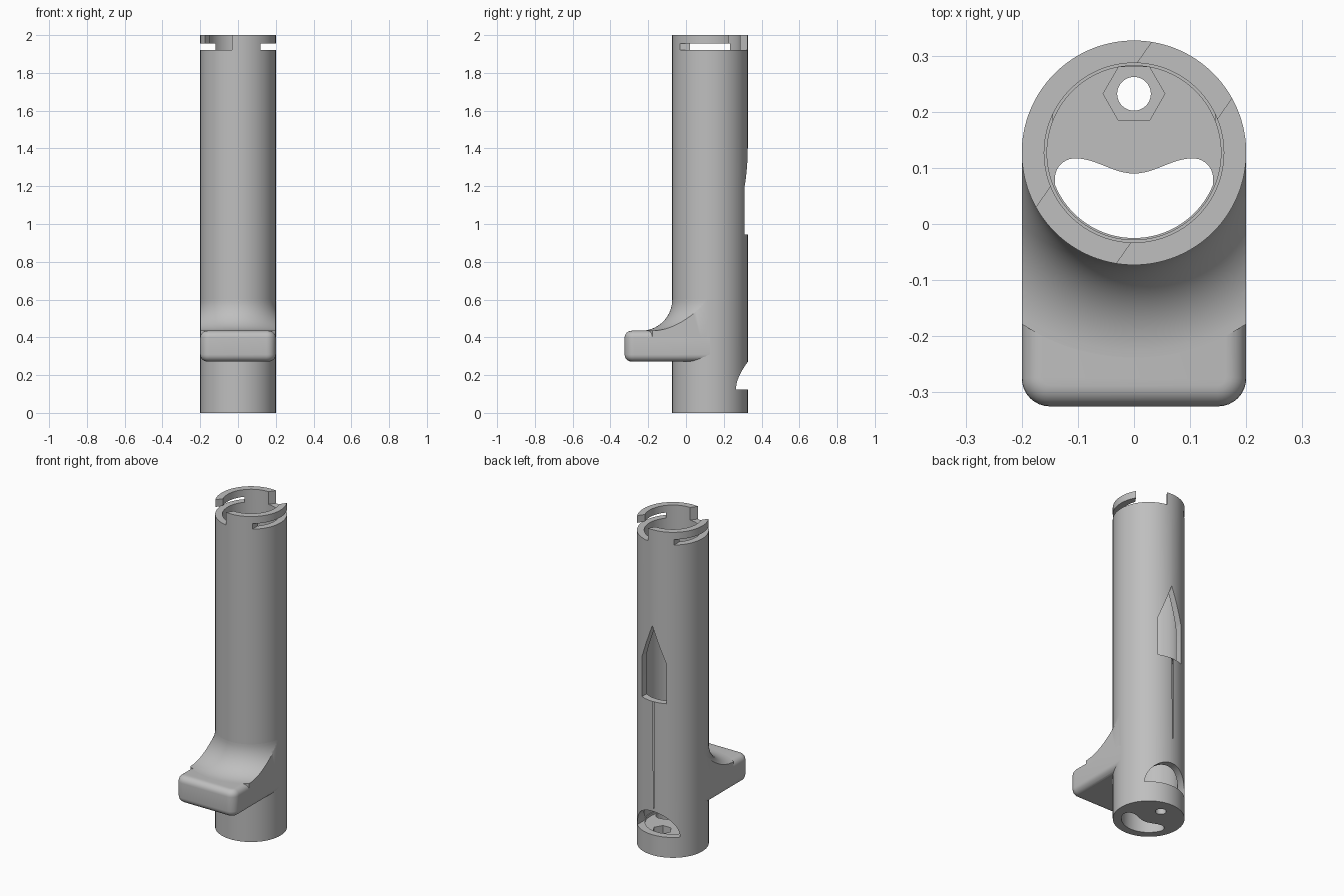
import bpy, bmesh, math
from mathutils import Matrix, Vector

if "Cube" in bpy.data.objects:
    bpy.data.objects.remove(bpy.data.objects["Cube"])

CY = 0.127          # tube axis position in y
R, BORE = 0.2, 0.16

grey = bpy.data.materials.new("matte_grey")
grey.use_nodes = True
colour = (0.52, 0.52, 0.52, 1)
grey.diffuse_color = colour
grey.node_tree.nodes["Principled BSDF"].inputs["Base Color"].default_value = colour


def finish(name, bm):
    bmesh.ops.recalc_face_normals(bm, faces=bm.faces)
    mesh = bpy.data.meshes.new(name)
    bm.to_mesh(mesh)
    bm.free()
    mesh.materials.append(grey)
    obj = bpy.data.objects.new(name, mesh)
    bpy.context.collection.objects.link(obj)
    return obj


def prism(name, points, low, high, along_y=False):
    """Extrude an outline along z, or an x-z outline along y."""
    place = (lambda a, b: (a, low, b)) if along_y else (lambda a, b: (a, b, low))
    step = Vector((0, high - low, 0)) if along_y else Vector((0, 0, high - low))
    bm = bmesh.new()
    face = bm.faces.new([bm.verts.new(place(*p)) for p in points])
    result = bmesh.ops.extrude_face_region(bm, geom=[face])
    moved = [v for v in result["geom"] if isinstance(v, bmesh.types.BMVert)]
    bmesh.ops.translate(bm, verts=moved, vec=step)
    return finish(name, bm)


def arc(cx, cy, r, start, end, n):
    angles = [math.radians(start + (end - start) * i / n) for i in range(n + 1)]
    return [(cx + r * math.cos(a), cy + r * math.sin(a)) for a in angles]


def cylinder(name, r, low, high, y=CY, sides=128):
    return prism(name, arc(0, y, r, 0, 360, sides)[:-1], low, high)


def box(name, x0, x1, y0, y1, z0, z1):
    return prism(name, [(x0, y0), (x1, y0), (x1, y1), (x0, y1)], z0, z1)


def apply_modifier(obj, mod):
    bpy.context.view_layer.objects.active = obj
    bpy.ops.object.modifier_apply(modifier=mod.name)


def combine(obj, cutter, operation="DIFFERENCE"):
    mod = obj.modifiers.new("cut", "BOOLEAN")
    mod.operation, mod.solver, mod.object = operation, "EXACT", cutter
    apply_modifier(obj, mod)
    bpy.data.objects.remove(cutter)


# Tube with a closed floor
tube = cylinder("tube", R, 0, 2)
combine(tube, cylinder("bore", BORE, 0.135, 2.1))
combine(tube, cylinder("floor_step", 0.155, 0.12, 0.2))

# Bolt hole with hexagonal nut seat
combine(tube, cylinder("bolt_hole", 0.03, -0.1, 0.2, y=0.232, sides=48))
combine(tube, cylinder("nut_seat", 0.055, 0.07, 0.2, y=0.232, sides=6))

# Kidney shaped opening in the floor
right_half = arc(0, CY, 0.152, 270, 338, 20) + arc(0.105, CY - 0.046, 0.036, 0, 90, 10)
right_half += [(x, CY - 0.0235 - 0.0135 * math.cos(math.pi * x / 0.105))
               for x in (0.105 * i / 12 for i in range(11, -1, -1))]
left_half = [(-x, y) for x, y in reversed(right_half[1:-1])]
combine(tube, prism("kidney", right_half + left_half, -0.1, 0.2))

# Arched window and pointed slot in the back wall
arch = arc(0, 0.125, 0.145, 0, 180, 40)
combine(tube, prism("arch_window", arch, CY, 0.5, along_y=True))
slot = [(-0.083, 0.945), (0.083, 0.945), (0.083, 1.19), (0, 1.41), (-0.083, 1.19)]
combine(tube, prism("pointed_slot", slot, CY, 0.5, along_y=True))

# Bayonet lock in the rim: one slanted entry channel and two side grooves
entry = box("entry", -0.4, 0.4, -0.087, 0.087, 1.922, 2.1)
entry.data.transform(Matrix.Translation((0, CY, 0)) @ Matrix.Rotation(math.radians(55), 4, "Z"))
combine(tube, entry)
for side in (-1, 1):
    x0, x1 = sorted((side * 0.12, side * 0.4))
    combine(tube, box("groove", x0, x1, CY - 0.3, CY + 0.3, 1.922, 1.956))

# Rounded foot projecting to the front
outline = arc(-0.15, -0.275, 0.05, 180, 270, 8) + arc(0.15, -0.275, 0.05, 270, 360, 8)
foot = prism("foot", outline + [(R, 0.35), (-R, 0.35)], 0.272, 0.435)
bevel = foot.modifiers.new("round", "BEVEL")
bevel.width, bevel.segments = 0.037, 6
bevel.limit_method, bevel.angle_limit = "ANGLE", math.radians(60)
apply_modifier(foot, bevel)
combine(foot, box("back_trim", -1, 1, CY, 1, 0, 1))
combine(foot, cylinder("tube_trim", 0.185, 0, 1))

# Concave fillet from tube to foot, turned around the tube axis
F = 0.165
profile = [(0.185, 0.4), (R + F, 0.4)] + arc(R + F, 0.435 + F, F, 270, 180, 20) + [(0.185, 0.6)]
bm = bmesh.new()
verts = [bm.verts.new((r, CY, z)) for r, z in profile]
edges = [bm.edges.new((verts[i - 1], verts[i])) for i in range(len(verts))]
bmesh.ops.spin(bm, geom=verts + edges, cent=(0, CY, 0), axis=(0, 0, 1),
               angle=math.tau, steps=128, use_duplicate=False)
bmesh.ops.remove_doubles(bm, verts=bm.verts, dist=0.0001)
fillet = finish("foot_fillet", bm)
combine(fillet, box("fillet_trim", -0.1995, 0.1995, -1, CY, 0, 1), "INTERSECT")

# Smooth shading with crisp edges
for obj in (tube, foot, fillet):
    bpy.ops.object.select_all(action="DESELECT")
    obj.select_set(True)
    bpy.context.view_layer.objects.active = obj
    bpy.ops.object.shade_smooth_by_angle(angle=math.radians(30))
